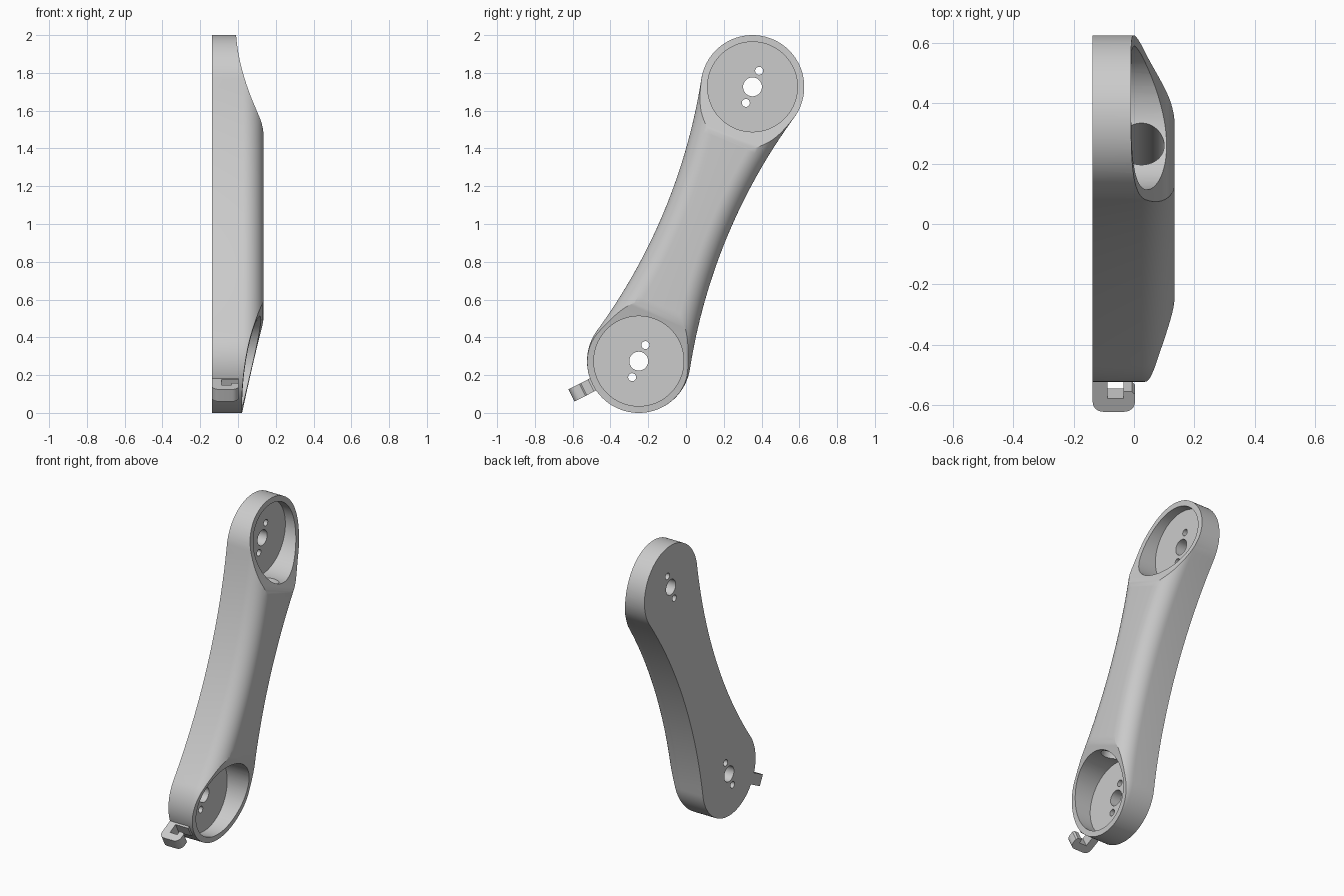
import bpy, bmesh, math
from mathutils import Matrix, Vector

if "Cube" in bpy.data.objects:
    bpy.data.objects.remove(bpy.data.objects["Cube"], do_unlink=True)

# Main sizes: two round ends joined by a waisted bar
LOW, HIGH = Vector((0, -0.25, 0.274)), Vector((0, 0.352, 1.726))
LENGTH = (HIGH - LOW).length
END_R, WAIST = 0.274, 0.18
BACK, FRONT, FILLET = -0.137, 0.135, 0.11
FLOOR = -0.07
TILT = math.atan2(HIGH.y - LOW.y, HIGH.z - LOW.z)
# Local frame: x = thickness, y = width, z = along the arm
FRAME = Matrix.Translation(LOW) @ Matrix.Rotation(-TILT, 4, 'X')

grey = bpy.data.materials.new("light_grey")
grey.use_nodes = True
colour = (0.6, 0.6, 0.6, 1)
grey.diffuse_color = colour
grey.node_tree.nodes["Principled BSDF"].inputs["Base Color"].default_value = colour


def loft(name, rings, matrix):
    """Solid bridged through rings of points, capped at both ends."""
    bm = bmesh.new()
    loops = [[bm.verts.new(p) for p in ring] for ring in rings]
    for a, b in zip(loops, loops[1:]):
        for i in range(len(a)):
            j = (i + 1) % len(a)
            bm.faces.new((a[i], a[j], b[j], b[i]))
    bm.faces.new(loops[0])
    bm.faces.new(loops[-1])
    bmesh.ops.recalc_face_normals(bm, faces=bm.faces)
    mesh = bpy.data.meshes.new(name)
    bm.to_mesh(mesh)
    bm.free()
    mesh.materials.append(grey)
    obj = bpy.data.objects.new(name, mesh)
    obj.matrix_world = matrix
    bpy.context.collection.objects.link(obj)
    return obj


def cylinder(name, axis, centre, radius, lo, hi, sides=64):
    """Cylinder along local x or z; centre holds the other two coordinates."""
    rings = []
    for end in (lo, hi):
        ring = []
        for i in range(sides):
            a = math.tau * i / sides
            p, q = centre[0] + radius * math.cos(a), centre[1] + radius * math.sin(a)
            ring.append((end, p, q) if axis == 'X' else (p, q, end))
        rings.append(ring)
    return loft(name, rings, FRAME)


def boolean(target, cutter, operation='DIFFERENCE'):
    mod = target.modifiers.new("cut", 'BOOLEAN')
    mod.operation, mod.solver, mod.object = operation, 'EXACT', cutter
    bpy.context.view_layer.update()
    graph = bpy.context.evaluated_depsgraph_get()
    mesh = bpy.data.meshes.new_from_object(target.evaluated_get(graph))
    target.modifiers.clear()
    target.data = mesh
    bpy.data.objects.remove(cutter, do_unlink=True)


# Waist arcs are tangent to both end circles
half = LENGTH / 2
WAIST_R = (half**2 + WAIST**2 - END_R**2) / (2 * (END_R - WAIST))
ANGLE = math.atan2(half, WAIST + WAIST_R)


def outline(x, inset):
    """Arm outline moved inwards by inset, at height x."""
    r, big = END_R - inset, WAIST_R + inset
    side = []
    for i in range(33):
        a = -math.pi / 2 + (math.pi / 2 + ANGLE) * i / 32
        side.append((r * math.cos(a), r * math.sin(a)))
    for i in range(1, 17):
        a = ANGLE * (1 - i / 16)
        side.append((WAIST + WAIST_R - big * math.cos(a), half - big * math.sin(a)))
    right = side + [(y, LENGTH - z) for y, z in reversed(side[:-1])]
    left = [(-y, z) for y, z in reversed(right[1:-1])]
    return [(x, y, z) for y, z in right + left]


rings = [outline(BACK, 0)]
for i in range(13):
    a = math.pi / 2 * i / 12
    rings.append(outline(FRONT - FILLET + FILLET * math.sin(a), FILLET * (1 - math.cos(a))))
arm = loft("arm_body", rings, FRAME)


# Sloped, dished relief of the front at each end, eased into the front face
def relief(start, power, ease):
    points = [(start, -0.4)]
    top = FRONT + 0.001
    for i in range(33):
        k = 1.12 * i / 32
        x = start + (FRONT - start) * k**power
        blend = max(ease - abs(x - top), 0)
        points.append((min(x, top) - blend**2 / (4 * ease), -END_R + 0.56 * k))
    points.append((FRONT + 0.05, points[-1][1] + 0.01))
    return points


profile = relief(0.02, 1.5, 0.004)
profile += [(x, LENGTH - z) for x, z in reversed(relief(-0.01, 2.3, 0.025))]
profile += [(-0.3, LENGTH + 0.4), (-0.3, -0.4)]
keep = loft("relief_shape", [[(x, y, z) for x, z in profile] for y in (-0.5, 0.5)], FRAME)
boolean(arm, keep, 'INTERSECT')

# Round pockets, cable channel and mounting holes
for z in (0, LENGTH):
    boolean(arm, cylinder("pocket_cutter", 'X', (0, z), 0.238, FLOOR, 0.4, 96))
boolean(arm, cylinder("channel_cutter", 'Z', (0.025, 0), 0.075, 0.12, LENGTH - 0.12))
for z in (0, LENGTH):
    for offset, radius in ((0, 0.05), (0.092, 0.021), (-0.092, 0.021)):
        boolean(arm, cylinder("hole_cutter", 'X', (0, z + offset), radius, -0.3, 0, 40))


# Cable hook on the lower end: a pad on the rim, then a J with rounded corners
def corner(x, d, radius, first):
    """Quarter turn about (x, d), starting at the angle first in degrees."""
    angles = [math.radians(first - 15 * i) for i in range(7)]
    return [(x + radius * math.cos(a), d + radius * math.sin(a)) for a in angles]


hook_profile = [(BACK, 0.25)]
hook_profile += corner(BACK + 0.035, 0.365, 0.035, 180) + corner(-0.032, 0.365, 0.035, 90)
hook_profile += [(0.003, 0.335), (-0.007, 0.325), (-0.035, 0.325), (-0.035, 0.35),
                 (-0.088, 0.35), (-0.088, 0.285), (0.003, 0.285), (0.003, 0.25)]
hook_frame = Matrix.Translation(LOW) @ Matrix.Rotation(math.radians(27), 4, 'X')
hook = loft("cable_hook", [[(x, -d, z) for x, d in hook_profile] for z in (-0.036, 0.036)],
            hook_frame)

# Smooth the curved walls and keep the edges sharp
for part in (arm, hook):
    bpy.ops.object.select_all(action='DESELECT')
    part.select_set(True)
    bpy.context.view_layer.objects.active = part
    bpy.ops.object.shade_smooth_by_angle(angle=math.radians(25))
